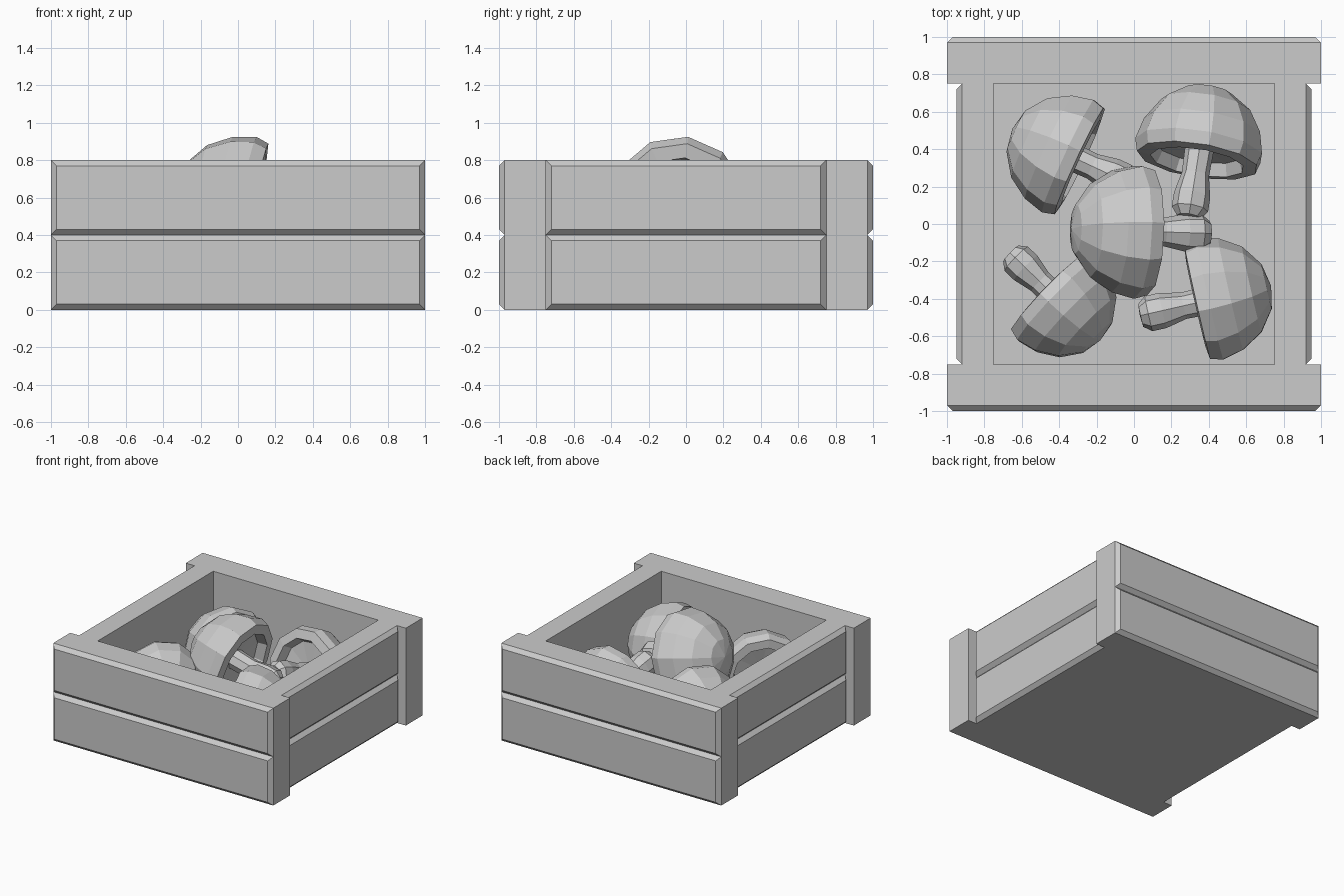
import bpy, bmesh, math
from mathutils import Vector

if "Cube" in bpy.data.objects:
    bpy.data.objects.remove(bpy.data.objects["Cube"])


def add_object(name, bm):
    bmesh.ops.recalc_face_normals(bm, faces=bm.faces)
    mesh = bpy.data.meshes.new(name)
    bm.to_mesh(mesh)
    bm.free()
    ob = bpy.data.objects.new(name, mesh)
    bpy.context.collection.objects.link(ob)
    return ob


def build_crate():
    # plan outline: front/back boards are wider than the side boards
    quarter = [(1, .97), (1, .75), (.92, .75)]
    half = quarter + [(x, -y) for x, y in reversed(quarter)]
    outline = half + [(-x, -y) for x, y in half]
    bm = bmesh.new()
    rows = [[bm.verts.new((x, y, z)) for x, y in outline] for z in (0, .4, .8)]
    n = len(outline)
    boards = []
    for lo, hi in zip(rows, rows[1:]):
        for i in range(n):
            j = (i + 1) % n
            f = bm.faces.new((lo[i], lo[j], hi[j], hi[i]))
            if (lo[i].co - lo[j].co).length > 1:
                boards.append(f)
    bm.faces.new(rows[0])
    bm.faces.new(rows[-1])
    bmesh.ops.recalc_face_normals(bm, faces=bm.faces)
    # raised, chamfered board faces
    bmesh.ops.inset_individual(bm, faces=boards, thickness=.03, depth=.03,
                               use_even_offset=True)
    crate = add_object("crate", bm)

    # hollow inside
    bm = bmesh.new()
    bmesh.ops.create_cube(bm, size=1)
    cutter = add_object("crate_cavity_cutter", bm)
    cutter.scale = (1.5, 1.5, 1.0)
    cutter.location.z = .55
    cutter.hide_render = True
    mod = crate.modifiers.new("hollow", 'BOOLEAN')
    mod.operation = 'DIFFERENCE'
    mod.solver = 'EXACT'
    mod.object = cutter
    bpy.context.view_layer.objects.active = crate
    bpy.ops.object.modifier_apply(modifier=mod.name)
    bpy.data.objects.remove(cutter)


def lathe(name, profile, sides):
    bm = bmesh.new()
    rings = []
    for r, h in profile:
        if r == 0:
            rings.append([bm.verts.new((0, 0, h))] * sides)
        else:
            rings.append([bm.verts.new((r * math.cos(a), r * math.sin(a), h))
                          for a in (2 * math.pi * k / sides for k in range(sides))])
    for a, b in zip(rings, rings[1:]):
        for i in range(sides):
            j = (i + 1) % sides
            bm.faces.new(list(dict.fromkeys((a[i], a[j], b[j], b[i]))))
    return add_object(name, bm)


CAP = [(0, .42), (.13, .395), (.25, .31), (.325, .19), (.355, .07),
       (.335, 0), (.26, -.01), (.235, .06), (0, .09)]
STEM = [(0, .09), (.08, .085), (.075, -.08), (.1, -.2), (.1, -.28), (.065, -.325), (0, -.33)]

# mushrooms: rim centre, cap direction, scale
mushrooms = {
    "middle": ((.08, -.04, .56), (-.97, .03, .24), 1.02),
    "back_left": ((-.29, .34, .41), (-.9, .42, -.06), .95),
    "back_right": ((.34, .34, .42), (.15, .95, -.28), .98),
    "front_right": ((.34, -.42, .41), (.97, .22, .02), .96),
    "front_left": ((-.45, -.36, .42), (.71, -.69, .1), .9),
}

build_crate()
for label, (pos, axis, size) in mushrooms.items():
    for part, profile, sides in (("cap", CAP, 11), ("stem", STEM, 8)):
        ob = lathe(f"{label}_mushroom_{part}", profile, sides)
        ob.location = pos
        ob.scale = (size,) * 3
        ob.rotation_euler = Vector(axis).to_track_quat('Z', 'Y').to_euler()
